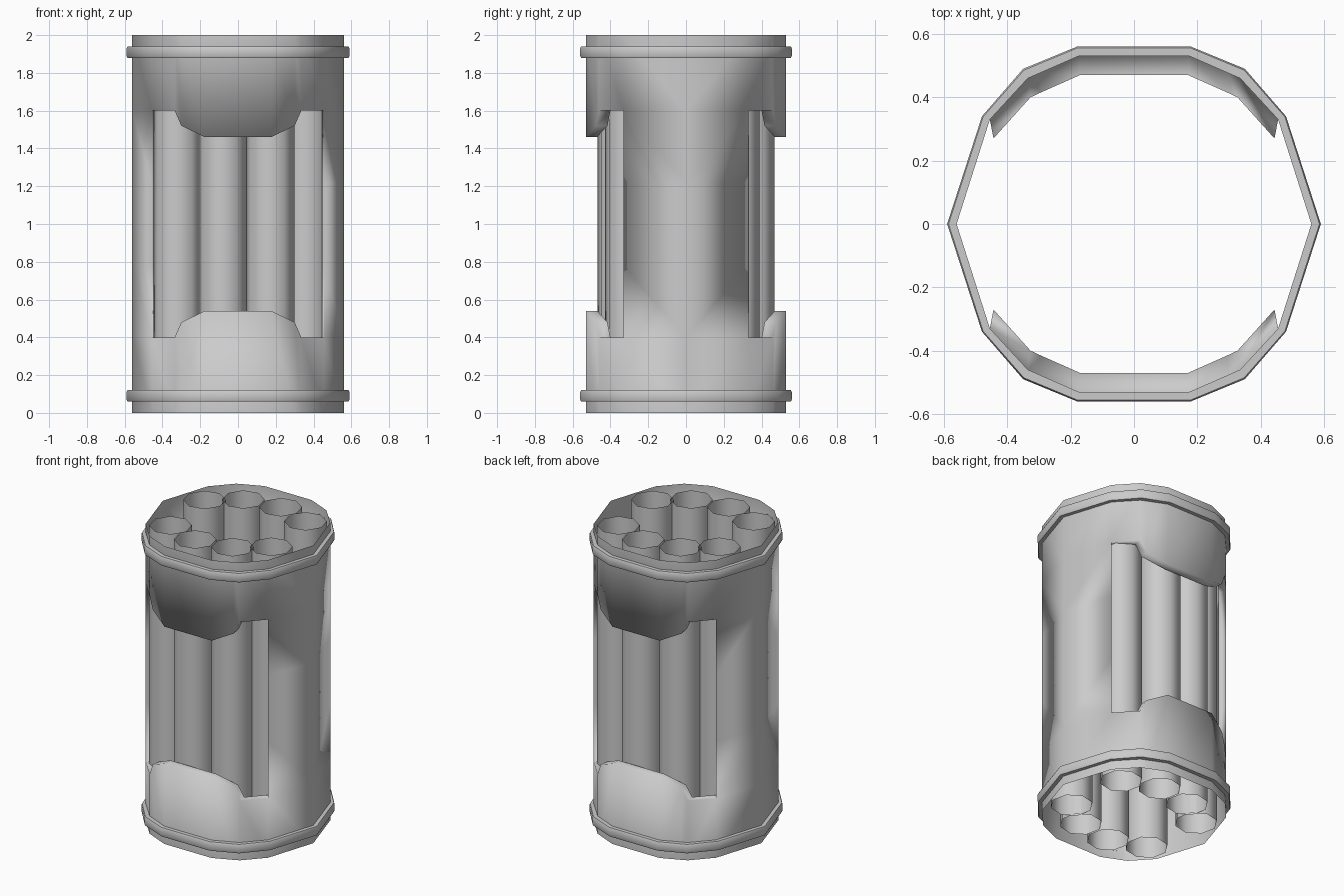
import bpy, bmesh, math

if "Cube" in bpy.data.objects:
    bpy.data.objects.remove(bpy.data.objects["Cube"])

# quarter of the casing outline: x, y, height of the window sill
QUARTER = [(.56, 0, 0), (.455, .33, .40), (.335, .46, .40), (.30, .476, .48), (.175, .53, .54)]
INNER = [(.56, 0), (.455, .33), (.335, .46), (.175, .53)]
OUTER = [(.59, 0), (.48, .34), (.35, .49), (.18, .56)]


def finish(bm, name, angle=None):
    bmesh.ops.remove_doubles(bm, verts=bm.verts, dist=1e-4)
    bmesh.ops.recalc_face_normals(bm, faces=bm.faces)
    me = bpy.data.meshes.new(name)
    bm.to_mesh(me)
    bm.free()
    ob = bpy.data.objects.new(name, me)
    bpy.context.collection.objects.link(ob)
    bpy.context.view_layer.objects.active = ob
    ob.select_set(True)
    if angle:
        bpy.ops.object.shade_smooth_by_angle(angle=math.radians(angle))
    else:
        bpy.ops.object.shade_smooth()
    ob.select_set(False)
    return ob


def closed(quarter):
    """Mirror a quarter outline into a full closed loop."""
    half = quarter + [(-x, y) for x, y in reversed(quarter)]
    return half[:-1] + [(-x, -y) for x, y in half[:-1]]


def strip(bm, rings):
    """Quads between successive closed rings of points."""
    vs = [[bm.verts.new(p) for p in r] for r in rings]
    for a, b in zip(vs, vs[1:]):
        for i in range(len(a)):
            j = (i + 1) % len(a)
            bm.faces.new((a[i], a[j], b[j], b[i]))


# casing with a large window at front and back
bm = bmesh.new()
for s in (1, -1):
    path = [(x, y * s, h) for x, y, h in QUARTER]
    path += [(-x, y, h) for x, y, h in reversed(path)]
    for i, (a, b) in enumerate(zip(path, path[1:])):
        if i in (0, len(path) - 2):
            z = (0, .4, .78, 1.22, 1.6, 2)
            spans = [(p, p, q, q) for p, q in zip(z, z[1:])]
        else:
            spans = [(0, 0, a[2], b[2]), (2 - a[2], 2 - b[2], 2, 2)]
        for a0, b0, a1, b1 in spans:
            bm.faces.new([bm.verts.new(p) for p in (
                (a[0], a[1], a0), (b[0], b[1], b0), (b[0], b[1], b1), (a[0], a[1], a1))])
bmesh.ops.remove_doubles(bm, verts=bm.verts, dist=1e-4)
# lip folded inward around each window
rim = [e for e in bm.edges if e.is_boundary and all(.3 < v.co.z < 1.7 for v in e.verts)]
geo = bmesh.ops.extrude_edge_only(bm, edges=rim)["geom"]
for v in geo:
    if isinstance(v, bmesh.types.BMVert):
        v.co.y -= math.copysign(.06, v.co.y)
        v.co.x *= .975
finish(bm, "casing")

# raised collars near both ends
for name, mid in (("lower_collar", .09), ("upper_collar", 1.91)):
    bm = bmesh.new()
    rings = []
    for t, dz in ((0, -.03), (.85, -.03), (1, -.02), (1, .02), (.85, .03), (0, .03)):
        q = [(a[0] + (b[0] - a[0]) * t, a[1] + (b[1] - a[1]) * t) for a, b in zip(INNER, OUTER)]
        rings.append([(x, y, mid + dz) for x, y in closed(q)])
    strip(bm, rings)
    finish(bm, name, 50)

# eight open tubes, two groups of four turned half a revolution apart
for s in (1, -1):
    for k, (cx, cy) in enumerate([(.32, .26), (.08, .34), (-.17, .30), (-.36, .16)]):
        bm = bmesh.new()
        ring = [(s * cx + .13 * math.cos(math.radians(35 + 45 * i)),
                 s * cy + .13 * math.sin(math.radians(35 + 45 * i))) for i in range(8)]
        strip(bm, [[(x, y, z) for x, y in ring] for z in (0, 2)])
        finish(bm, f"tube_{'back' if s > 0 else 'front'}_{k + 1}", 60)
